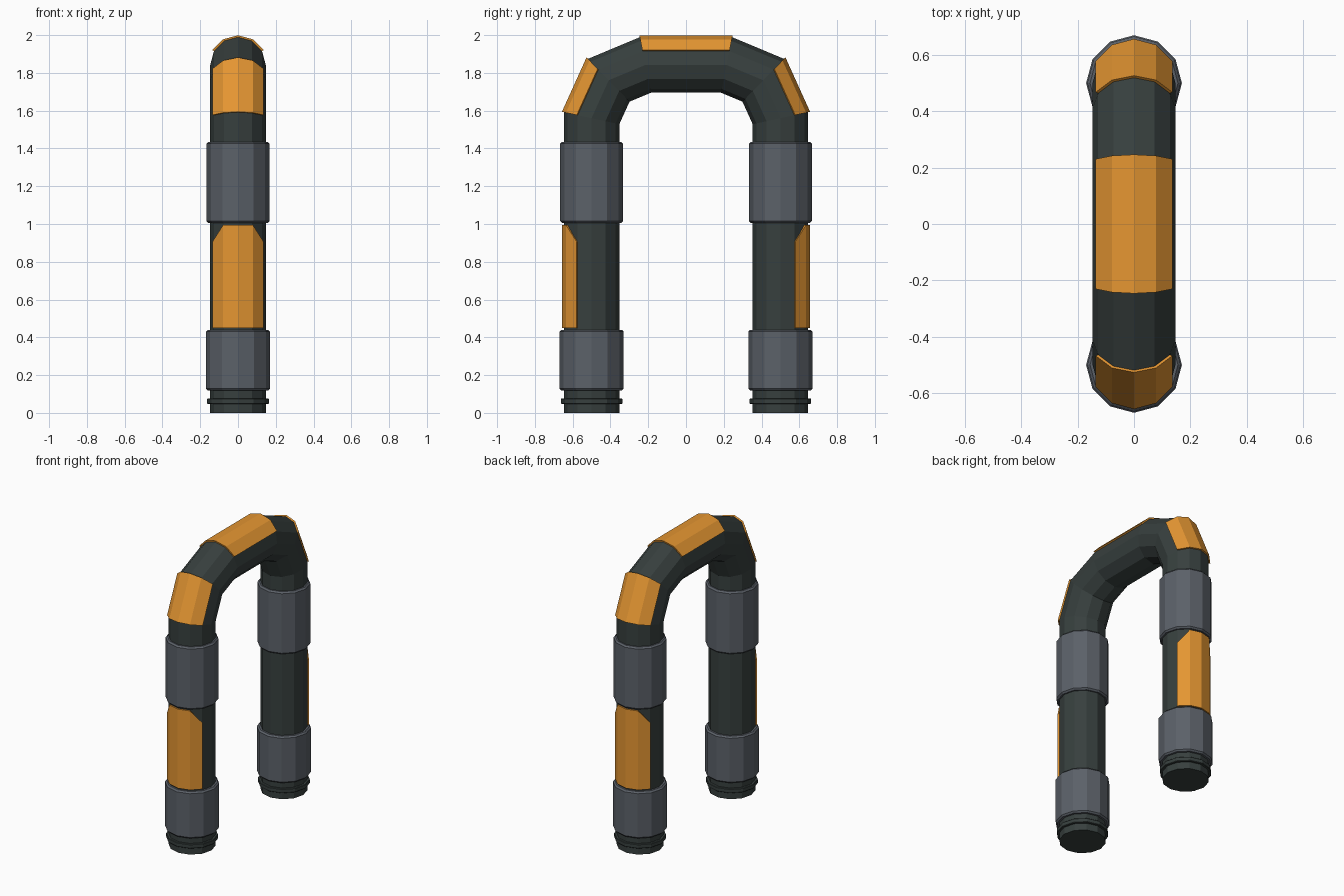
import bpy, bmesh, math
from mathutils import Vector

if "Cube" in bpy.data.objects:
    bpy.data.objects.remove(bpy.data.objects["Cube"])

SIDES = 12
LEG_Y = 0.5
R = 0.147          # pipe radius
PLATE_OUT, PLATE_IN = 0.157, 0.140


def material(name, rgb):
    m = bpy.data.materials.new(name)
    m.diffuse_color = (*rgb, 1)
    m.use_nodes = True
    m.node_tree.nodes["Principled BSDF"].inputs["Base Color"].default_value = m.diffuse_color
    return m


DARK = material("dark green grey", (0.038, 0.050, 0.048))
GREY = material("slate grey", (0.105, 0.119, 0.140))
ORANGE = material("orange", (0.78, 0.305, 0.032))


def make(name, loops, mat, closed_caps=None):
    """Skin a list of vertex loops; caps: None, 'ngon' or 'strip'."""
    bm = bmesh.new()
    rings = [[bm.verts.new(p) for p in loop] for loop in loops]
    n = len(rings[0])
    for a, b in zip(rings, rings[1:]):
        for i in range(n):
            j = (i + 1) % n
            bm.faces.new((a[i], a[j], b[j], b[i]))
    for ring in (rings[0], rings[-1]):
        if closed_caps == 'ngon':
            bm.faces.new(ring)
        elif closed_caps == 'strip':
            for i in range(n // 2 - 1):
                bm.faces.new((ring[i], ring[i + 1], ring[n - 2 - i], ring[n - 1 - i]))
    bmesh.ops.recalc_face_normals(bm, faces=bm.faces)
    me = bpy.data.meshes.new(name)
    bm.to_mesh(me)
    bm.free()
    me.materials.append(mat)
    ob = bpy.data.objects.new(name, me)
    bpy.context.collection.objects.link(ob)
    return ob


# Arch centre line in (y, z), front leg up and over to the back leg
half = [(-0.5, 0.0), (-0.5, 1.56), (-0.409, 1.761), (-0.215, 1.842)]
path = [Vector(p) for p in half + [(-y, z) for y, z in reversed(half)]]


def miter(i):
    """Outward vector at path point i, lengthened for a mitred joint."""
    dirs = []
    if i > 0:
        dirs.append((path[i] - path[i - 1]).normalized())
    if i < len(path) - 1:
        dirs.append((path[i + 1] - path[i]).normalized())
    normals = [Vector((-d.y, d.x)) for d in dirs]
    m = sum(normals, Vector((0, 0))).normalized()
    return m / m.dot(normals[0])


def section(i, angle_radius):
    m = miter(i)
    out = []
    for a, r in angle_radius:
        p = path[i] + m * (r * math.cos(a))
        out.append((r * math.sin(a), p.x, p.y))
    return out


# Bent pipe
circle = [(2 * math.pi * k / SIDES, R) for k in range(SIDES)]
make("arch_pipe", [section(i, circle) for i in range(len(path))], DARK, 'ngon')

# Plates hugging the outer four facets of the pipe
arc = [math.radians(a) for a in (-60, -30, 0, 30, 60)]
plate = [(a, PLATE_OUT) for a in arc] + [(a, PLATE_IN) for a in reversed(arc)]
for name, i in (("front_bend_plate", 1), ("top_plate", 3), ("back_bend_plate", 5)):
    make(name, [section(i, plate), section(i + 1, plate)], ORANGE, 'strip')


def lathe(name, y, profile, mat):
    loops = [[(r * math.sin(a), y + r * math.cos(a), z) for a, _ in circle]
             for r, z in profile]
    return make(name, loops, mat)


def collar(name, y, r, z0, z1, bevel, mat):
    lathe(name, y, [(0.14, z0), (r - bevel, z0), (r, z0 + bevel),
                    (r, z1 - bevel), (r - bevel, z1), (0.14, z1)], mat)


# Leg fittings, front and back
for side, s in (("front", -1), ("back", 1)):
    y = s * LEG_Y
    collar(side + "_lower_collar", y, 0.170, 0.118, 0.440, 0.010, GREY)
    collar(side + "_upper_collar", y, 0.166, 1.005, 1.435, 0.010, GREY)
    collar(side + "_foot_ring", y, 0.163, 0.048, 0.077, 0.003, DARK)
    # leg plate with its upper corners cut off
    bottom = [(r * math.sin(a), y + s * r * math.cos(a), 0.45) for a, r in plate]
    top = [(p[0], p[1], 0.905 if abs(a) > 1 else 0.995)
           for p, (a, r) in zip(bottom, plate)]
    make(side + "_leg_plate", [bottom, top], ORANGE, 'strip')
